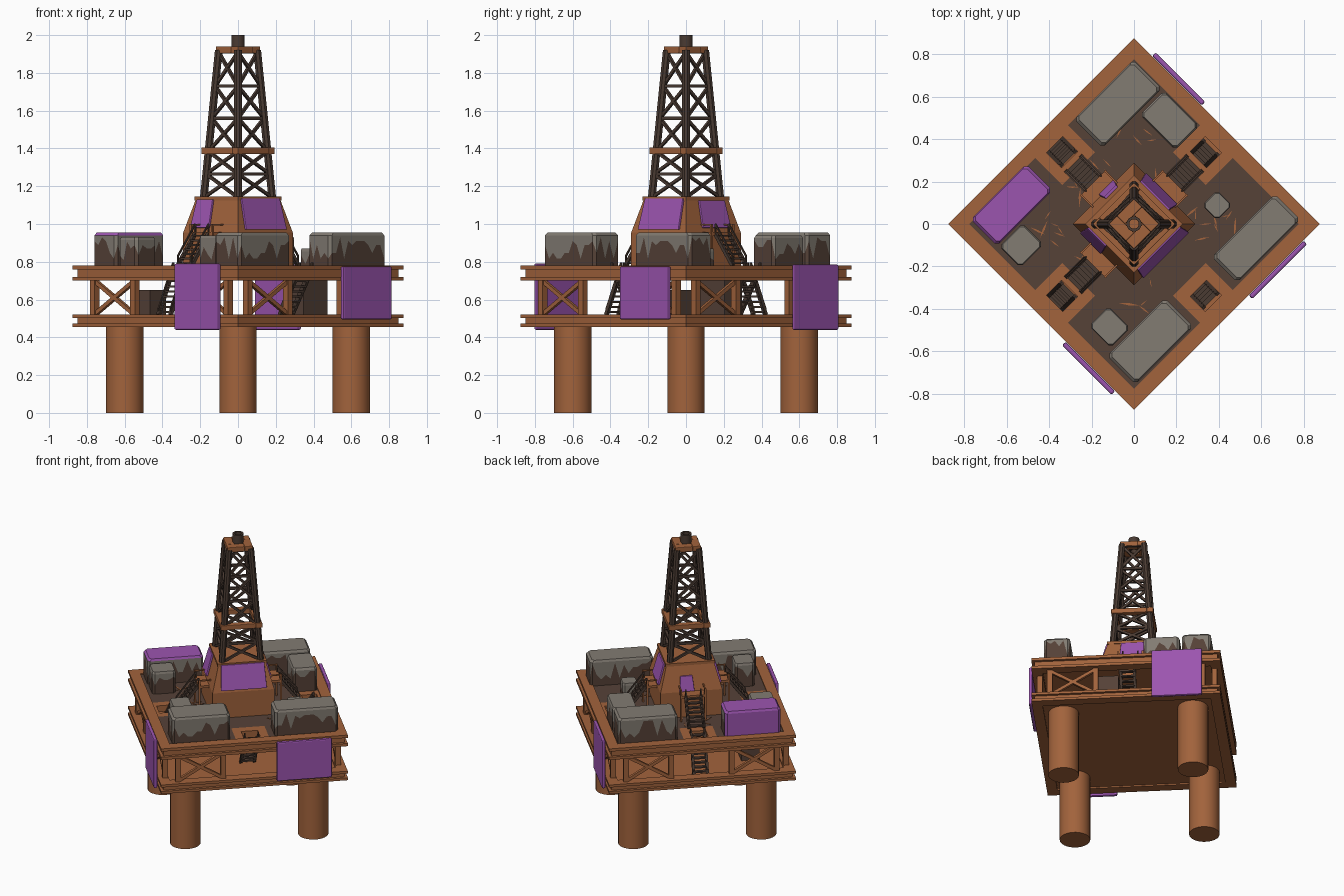
import bpy, bmesh, math, random
from mathutils import Matrix, Vector

if "Cube" in bpy.data.objects:
    bpy.data.objects.remove(bpy.data.objects["Cube"])
random.seed(4)

def mat(name, c):
    m = bpy.data.materials.new(name)
    m.diffuse_color = (*c, 1)
    m.use_nodes = True
    m.node_tree.nodes["Principled BSDF"].inputs["Base Color"].default_value = m.diffuse_color
    return m

RUST = mat("rust orange", (0.36, 0.125, 0.045))
BROWN = mat("dark brown", (0.092, 0.054, 0.039))
GREY = mat("weathered grey", (0.225, 0.2, 0.17))
PURPLE = mat("tarp purple", (0.33, 0.09, 0.43))
METAL = mat("dark metal", (0.068, 0.043, 0.032))

# Everything is built square to the axes, then turned 45 degrees on finish
def finish(bm, name, *mats, bevel=0, smooth=False):
    bmesh.ops.recalc_face_normals(bm, faces=bm.faces)
    bm.transform(Matrix.Rotation(math.pi / 4, 4, 'Z'))
    me = bpy.data.meshes.new(name)
    bm.to_mesh(me)
    bm.free()
    ob = bpy.data.objects.new(name, me)
    bpy.context.collection.objects.link(ob)
    for m in mats:
        me.materials.append(m)
    if bevel:
        b = ob.modifiers.new("bevel", 'BEVEL')
        b.width, b.segments = bevel, 2
    if smooth:
        bpy.ops.object.select_all(action='DESELECT')
        ob.select_set(True)
        bpy.context.view_layer.objects.active = ob
        bpy.ops.object.shade_smooth_by_angle(angle=math.radians(40))
    return ob

def rot(k, p):
    return Matrix.Rotation(k * math.pi / 2, 3, 'Z') @ Vector(p)

def hexa(bm, low, high, k=0):
    a = [bm.verts.new(rot(k, p)) for p in low]
    b = [bm.verts.new(rot(k, p)) for p in high]
    bm.faces.new(a[::-1])
    bm.faces.new(b)
    for i in range(4):
        j = (i + 1) % 4
        bm.faces.new((a[i], a[j], b[j], b[i]))

def rect(u0, u1, v0, v1, z):
    return [(u0, v0, z), (u1, v0, z), (u1, v1, z), (u0, v1, z)]

def box(bm, u0, u1, v0, v1, z0, z1, k=0):
    hexa(bm, rect(u0, u1, v0, v1, z0), rect(u0, u1, v0, v1, z1), k)

def frustum(bm, h0, z0, h1, z1):
    hexa(bm, rect(-h0, h0, -h0, h0, z0), rect(-h1, h1, -h1, h1, z1))

def bar(bm, p, q, w, k=0, sides=4):
    p, q = rot(k, p), rot(k, q)
    d = q - p
    m = Matrix.Translation((p + q) / 2) @ d.to_track_quat('Z', 'Y').to_matrix().to_4x4()
    m = m @ Matrix.Rotation(math.pi / sides, 4, 'Z')
    bmesh.ops.create_cone(bm, cap_ends=True, segments=sides, radius1=w, radius2=w,
                          depth=d.length, matrix=m)

# Four round legs
bm = bmesh.new()
for k in range(4):
    bar(bm, (0.424, 0.424, 0), (0.424, 0.424, 0.47), 0.1, k, 24)
finish(bm, "support_legs", RUST, smooth=True)

# Edge girders of both decks: two flanges and a web on each side
for name, z0, z1, f in (("lower_girders", 0.455, 0.52, 0.018), ("upper_girders", 0.70, 0.78, 0.02)):
    bm = bmesh.new()
    for k in range(4):
        for a in (z0, z1 - f):
            box(bm, 0.55, 0.619, -0.619, 0.55, a, a + f, k)
        box(bm, 0.585, 0.6, -0.6, 0.6, z0 + f, z1 - f, k)
    finish(bm, name, RUST)

bm = bmesh.new()
box(bm, -0.59, 0.59, -0.59, 0.59, 0.465, 0.51)
finish(bm, "lower_deck", RUST)

# Upper deck: a grid with four stair hatches left open
bm = bmesh.new()
L = [-0.59, -0.55, -0.53, -0.43, -0.37, -0.11, -0.055, 0.055, 0.11, 0.37, 0.43, 0.53, 0.55, 0.59]
V = [[bm.verts.new((a, b, 0.773)) for b in L] for a in L]
for i in range(len(L) - 1):
    for j in range(len(L) - 1):
        cu, cv = abs(L[i] + L[i + 1]) / 2, abs(L[j] + L[j + 1]) / 2
        lo, hi = min(cu, cv), max(cu, cv)
        if lo < 0.055 and 0.43 < hi < 0.53:
            continue
        f = bm.faces.new((V[i][j], V[i + 1][j], V[i + 1][j + 1], V[i][j + 1]))
        f.material_index = 0 if hi > 0.55 or (lo < 0.11 and hi > 0.37) else 1
r = bmesh.ops.extrude_face_region(bm, geom=bm.faces[:])
new = [g for g in r["geom"] if isinstance(g, bmesh.types.BMVert)]
bmesh.ops.translate(bm, verts=new, vec=(0, 0, -0.045))
bm.normal_update()
for f in bm.faces:
    if f.calc_center_median().z < 0.77:
        f.material_index = 0
finish(bm, "upper_deck", RUST, BROWN)

# Rust streaks where the dark deck plating has worn
bm = bmesh.new()
for n in range(34):
    a, b, t = random.uniform(0.23, 0.36), random.uniform(-0.36, 0.36), random.uniform(0, math.pi)
    d = Vector((math.cos(t), math.sin(t), 0)) * random.uniform(0.02, 0.05)
    s = Vector((-d.y, d.x, 0)) * 0.12
    c = Vector((a, b, 0.772))
    low = [c - d, c + s, c + d, c - s]
    hexa(bm, low, [p + Vector((0, 0, 0.004)) for p in low], n % 4)
finish(bm, "deck_rust_streaks", RUST)

# Posts and cross braces between the decks
bm = bmesh.new()
for k in range(4):
    for s in (-1, 1):
        for t in (0.2, 0.5):
            box(bm, 0.555, 0.59, s * t - 0.017, s * t + 0.017, 0.51, 0.71, k)
        bar(bm, (0.572, s * 0.2, 0.52), (0.572, s * 0.5, 0.70), 0.015, k)
        bar(bm, (0.572, s * 0.5, 0.52), (0.572, s * 0.2, 0.70), 0.015, k)
finish(bm, "deck_posts_and_braces", RUST)

# Stairs: stringers, treads and handrails
def stair(bm, k, r0, z0, r1, z1, w, n, rail=0.05):
    for s in (-w, w):
        bar(bm, (r0, s, z0), (r1, s, z1), 0.013, k)
        bar(bm, (r0, s, z0 + rail), (r1, s, z1 + rail), 0.006, k)
        for r, z in ((r0, z0), (r1, z1)):
            bar(bm, (r, s, z), (r, s, z + rail), 0.006, k)
    for i in range(n):
        f = (i + 0.5) / n
        r, z = r0 + (r1 - r0) * f, z0 + (z1 - z0) * f
        box(bm, r - 0.012, r + 0.012, -w, w, z - 0.005, z + 0.005, k)

bm = bmesh.new()
for k in (0, 1, 2):
    stair(bm, k, 0.40, 0.78, 0.27, 0.95, 0.05, 7)
finish(bm, "tower_stairs", METAL)
bm = bmesh.new()
for k in range(4):
    a, b = ((0.36, 0.51) if k in (0, 3) else (0.55, 0.44))
    stair(bm, k, a, 0.52, b, 0.765, 0.045, 9, 0.03)
finish(bm, "hatch_stairs", METAL)

# Stores on the lower deck
bm = bmesh.new()
box(bm, 0.30, 0.48, -0.19, -0.06, 0.51, 0.70)
box(bm, -0.42, -0.30, 0.24, 0.38, 0.51, 0.65)
finish(bm, "lower_deck_stores", BROWN)

# Deck containers: brown walls, grey roof running down the walls in jagged streaks
def container(name, u0, u1, v0, v1, z1, tarp=False, z0=0.77):
    bm = bmesh.new()
    c = 0.015
    corners = [(u0 + c, v0), (u1 - c, v0), (u1, v0 + c), (u1, v1 - c),
               (u1 - c, v1), (u0 + c, v1), (u0, v1 - c), (u0, v0 + c)]
    pts = []
    for i in range(8):
        p, q = Vector(corners[i]), Vector(corners[(i + 1) % 8])
        n = max(1, round((q - p).length / 0.03))
        pts += [p.lerp(q, j / n) for j in range(n)]
    mid = Vector(((u0 + u1) / 2, (v0 + v1) / 2))
    rings = [[], [], [], []]
    for p in pts:
        drip = z1 - 0.015 - random.choice((0.01, 0.03, 0.05, 0.09, 0.12)) * (z1 - z0) / 0.18
        inner = mid + Vector((p.x - mid.x, p.y - mid.y)) * 0.93
        for ring, q, z in zip(rings, (p, p, p, inner), (z0, drip, z1 - 0.015, z1)):
            ring.append(bm.verts.new((q.x, q.y, z)))
    n = len(pts)
    for lvl in range(3):
        for i in range(n):
            j = (i + 1) % n
            f = bm.faces.new((rings[lvl][i], rings[lvl][j], rings[lvl + 1][j], rings[lvl + 1][i]))
            f.normal_update()
            f.material_index = 0 if lvl == 0 else 1
            if tarp and (lvl == 2 or f.normal.y > 0.7):
                f.material_index = 2
    bm.faces.new(rings[3]).material_index = 2 if tarp else 1
    bm.faces.new(rings[0][::-1])
    finish(bm, name, BROWN, GREY, PURPLE)

container("tarped_container", -0.53, -0.16, 0.385, 0.56, 0.955, True)
container("back_container", 0.15, 0.545, 0.36, 0.55, 0.955)
container("back_right_container", 0.385, 0.545, 0.11, 0.345, 0.94)
container("right_container", 0.15, 0.57, -0.54, -0.37, 0.955)
container("front_container", -0.53, -0.145, -0.54, -0.35, 0.955)
container("front_small_crate", -0.49, -0.36, -0.335, -0.19, 0.94)
container("left_small_crate", -0.525, -0.37, 0.235, 0.375, 0.93)
container("right_small_crate", 0.29, 0.39, -0.265, -0.165, 0.87)

# Tower base: plinth, sloping house, roof lip and stair landings
bm = bmesh.new()
frustum(bm, 0.205, 0.77, 0.205, 0.955)
frustum(bm, 0.205, 0.955, 0.158, 1.13)
frustum(bm, 0.163, 1.125, 0.163, 1.145)
for k in (0, 1, 2):
    box(bm, 0.2, 0.275, -0.08, 0.08, 0.94, 0.957, k)
    for s in (-0.08, 0.08):
        bar(bm, (0.27, s, 0.77), (0.27, s, 1.0), 0.008, k)
        bar(bm, (0.27, s, 0.995), (0.19, s, 0.995), 0.006, k)
finish(bm, "tower_base", RUST)

# Purple sheets on the tower base
bm = bmesh.new()
for k, t0, t1, z0, z1 in ((0, -0.08, 0.13, 0.98, 1.125), (1, -0.08, 0.02, 0.96, 1.06),
                          (2, -0.15, -0.01, 0.98, 1.13), (3, -0.15, 0.155, 0.97, 1.135)):
    ra, rb = [0.204 - (z - 0.955) * 0.2686 for z in (z0, z1)]
    hexa(bm, rect(ra, ra + 0.014, t0, t1, z0), rect(rb, rb + 0.014, t0 + 0.01, t1 - 0.01, z1), k)
finish(bm, "base_tarps", PURPLE, bevel=0.004)

# Purple sheets hung over the deck sides
bm = bmesh.new()
for k, t0, t1, z0, z1 in ((0, 0.17, 0.50, 0.44, 0.785), (2, 0.165, 0.495, 0.44, 0.79),
                          (3, 0.145, 0.51, 0.495, 0.775)):
    box(bm, 0.621, 0.645, t0, t1, z0, z1, k)
finish(bm, "side_tarps", PURPLE, bevel=0.008)

# Derrick: tapering legs, cross braces and rings
def half(z):
    return 0.128 - (z - 1.14) * 0.072

bm = bmesh.new()
levels = (1.14, 1.265, 1.385, 1.56, 1.73, 1.91)
for k in range(4):
    a, b = half(1.14), half(1.92)
    bar(bm, (a, a, 1.14), (b, b, 1.92), 0.022, k, 8)
    for z0, z1 in zip(levels, levels[1:]):
        a, b = half(z0), half(z1)
        bar(bm, (a, -a, z0), (b, b, z1), 0.011, k)
        bar(bm, (a, a, z0), (b, -b, z1), 0.011, k)
        bar(bm, (b, -b, z1), (b, b, z1), 0.012, k)
finish(bm, "derrick_frame", METAL)

bm = bmesh.new()
for z0, z1, o, i in ((1.37, 1.405, 0.138, 0.095), (1.905, 1.94, 0.084, 0.03)):
    for k in range(4):
        box(bm, i, o, -o, i, z0, z1, k)
finish(bm, "derrick_collars", RUST, bevel=0.004)

# Hollow crown pipe on top
bm = bmesh.new()
prof = [(0.036, 1.91), (0.036, 2.0), (0.023, 2.0), (0.023, 1.91)]
N = 12
R = [[bm.verts.new((r * math.cos(2 * math.pi * s / N), r * math.sin(2 * math.pi * s / N), z))
      for r, z in prof] for s in range(N)]
for s in range(N):
    for i in range(4):
        j, t = (i + 1) % 4, (s + 1) % N
        bm.faces.new((R[s][i], R[t][i], R[t][j], R[s][j]))
finish(bm, "crown_pipe", METAL, smooth=True)
